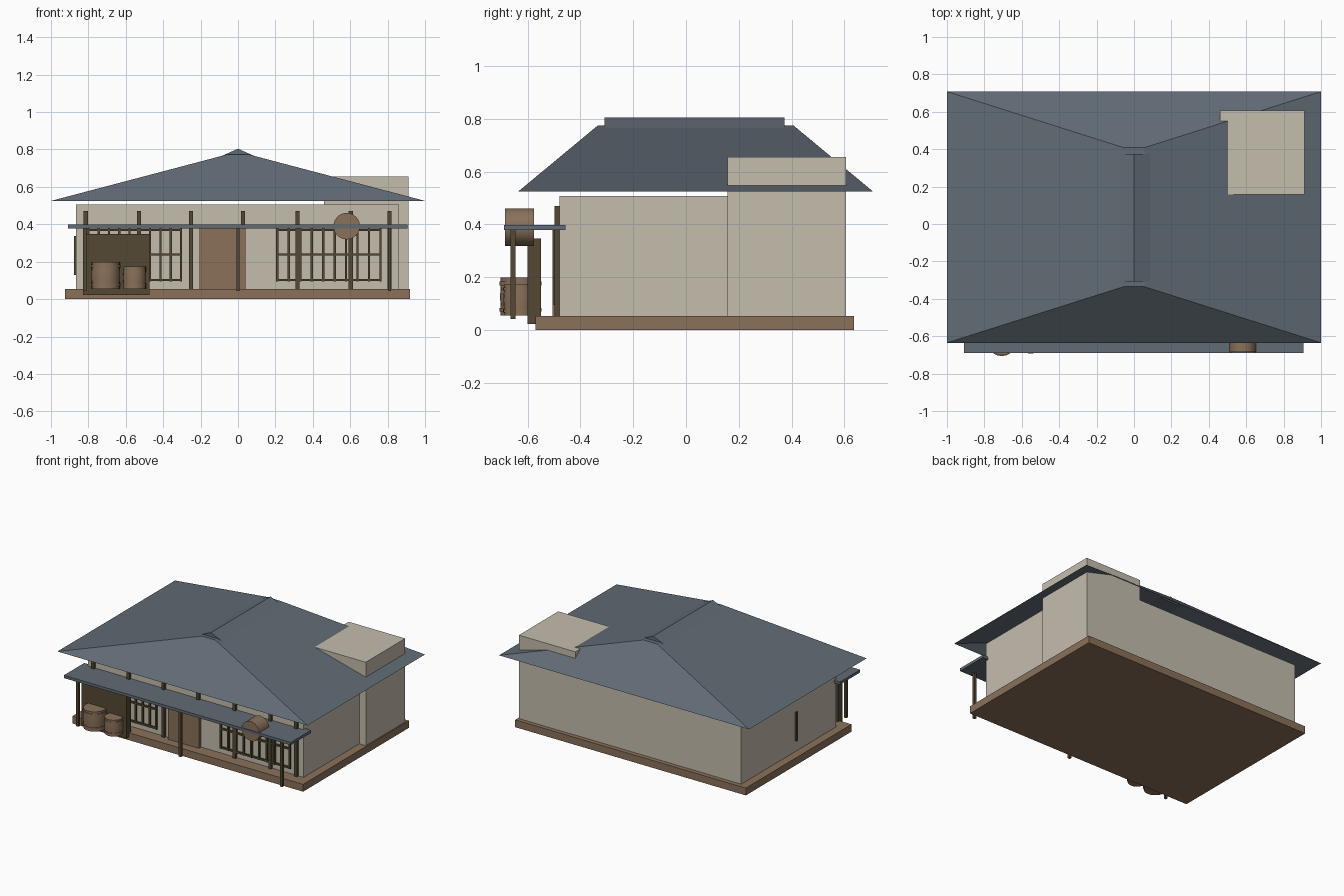
import bpy, bmesh, math
from mathutils import Matrix

cube = bpy.data.objects.get("Cube")
if cube:
    bpy.data.objects.remove(cube, do_unlink=True)


def make_material(name, hex_colour):
    srgb = [int(hex_colour[i:i + 2], 16) / 255 for i in (0, 2, 4)]
    colour = [((c + 0.055) / 1.055) ** 2.4 for c in srgb] + [1]
    mat = bpy.data.materials.new(name)
    mat.use_nodes = True
    mat.diffuse_color = colour
    mat.node_tree.nodes["Principled BSDF"].inputs["Base Color"].default_value = colour
    return mat


PLASTER = make_material("cream plaster", "C5BDAE")
SLATE = make_material("slate blue", "616B75")
WOOD = make_material("warm brown wood", "8A715A")
DARK = make_material("dark wood", "534833")


def finish(name, bm, mat, fix_normals=True):
    if fix_normals:
        bmesh.ops.recalc_face_normals(bm, faces=bm.faces[:])
    mesh = bpy.data.meshes.new(name)
    bm.to_mesh(mesh)
    bm.free()
    mesh.materials.append(mat)
    obj = bpy.data.objects.new(name, mesh)
    bpy.context.collection.objects.link(obj)
    return obj


def add_box(bm, x, y, z):
    """Box between the (low, high) limits on each axis."""
    size = [b - a for a, b in (x, y, z)]
    mid = [(a + b) / 2 for a, b in (x, y, z)]
    bmesh.ops.create_cube(bm, size=1, matrix=Matrix.Translation(mid) @ Matrix.Diagonal(size + [1]))


def box(name, x, y, z, mat):
    bm = bmesh.new()
    add_box(bm, x, y, z)
    return finish(name, bm, mat)


def post(bm, x, y, z, r=0.011):
    add_box(bm, (x - r, x + r), (y - r, y + r), z)


def lathe(name, profile, location, mat, rotation=(0, 0, 0), sides=24):
    """Turn a (radius, height) profile about its local z axis."""
    bm = bmesh.new()
    verts = [bm.verts.new((r, 0, z)) for r, z in profile]
    edges = [bm.edges.new(pair) for pair in zip(verts, verts[1:])]
    bmesh.ops.spin(bm, geom=verts + edges, cent=(0, 0, 0), axis=(0, 0, 1),
                   angle=math.tau, steps=sides, use_duplicate=False)
    bmesh.ops.remove_doubles(bm, verts=bm.verts[:], dist=0.0005)
    obj = finish(name, bm, mat)
    obj.location, obj.rotation_euler = location, rotation
    bpy.ops.object.select_all(action="DESELECT")
    obj.select_set(True)
    bpy.context.view_layer.objects.active = obj
    bpy.ops.object.shade_smooth_by_angle(angle=math.radians(35))
    return obj


# Plinth, main house and the taller side wing that breaks through the roof
box("plinth", (-0.925, 0.92), (-0.57, 0.637), (0, 0.053), WOOD)
box("house_walls", (-0.865, 0.86), (-0.48, 0.605), (0.05, 0.507), PLASTER)
box("side_wing", (0.46, 0.912), (0.157, 0.607), (0.05, 0.656), PLASTER)

# Hipped roof: four open slopes with a flat top
bm = bmesh.new()


def ring(x, y0, y1, z):
    return [bm.verts.new(p) for p in ((-x, y0, z), (x, y0, z), (x, y1, z), (-x, y1, z))]


eaves = ring(1, -0.635, 0.708, 0.525)
crown = ring(0.055, -0.335, 0.408, 0.774)
for i in range(4):
    j = (i + 1) % 4
    bm.faces.new((eaves[i], eaves[j], crown[j], crown[i]))
bm.faces.new(crown)
finish("hipped_roof", bm, SLATE, fix_normals=False)

# Ridge cap: a shallow triangular prism
bm = bmesh.new()
ends = [[bm.verts.new((x, y, z)) for x, z in ((-0.09, 0.764), (0.09, 0.764), (0, 0.804))]
        for y in (-0.308, 0.374)]
bm.faces.new(ends[0])
bm.faces.new(ends[1])
for i in range(3):
    j = (i + 1) % 3
    bm.faces.new((ends[0][i], ends[0][j], ends[1][j], ends[1][i]))
finish("ridge_cap", bm, SLATE)

# Porch awning with its front posts
box("porch_awning", (-0.91, 0.905), (-0.69, -0.457), (0.378, 0.398), SLATE)
bm = bmesh.new()
for x in (-0.82, 0, 0.81):
    post(bm, x, -0.655, (0.042, 0.38), 0.009)
finish("porch_posts", bm, DARK)

# Timber posts against the front wall
bm = bmesh.new()
for x in (-0.814, -0.53, -0.252, 0.026, 0.318, 0.603, 0.81):
    post(bm, x, -0.488, (0.05, 0.47))
finish("wall_posts", bm, DARK)

# Door
box("front_door", (-0.205, 0.04), (-0.505, -0.478), (0.05, 0.39), WOOD)


# Barred windows
def window(name, left, right, bars=10):
    bm = bmesh.new()
    for i in range(bars):
        x = left + (right - left) * i / (bars - 1)
        post(bm, x, -0.496, (0.095, 0.378), 0.006)
    for z in (0.102, 0.238, 0.37):
        add_box(bm, (left, right), (-0.5, -0.488), (z - 0.006, z + 0.006))
    finish(name, bm, DARK)


window("window_left", 0.21, 0.762)
window("window_right", -0.8, -0.305)

# Slim strip on the right side wall
box("side_strip", (-0.876, -0.86), (-0.03, -0.01), (0.13, 0.338), DARK)

# Dark screen behind the barrels
box("porch_screen", (-0.83, -0.472), (-0.6, -0.55), (0.023, 0.347), DARK)


# Upright barrels with raised hoops
def barrel(name, x, y, r, height):
    h, w = height, r * 0.95
    profile = [(0, 0), (w, 0), (w, h * .1), (r, h * .1), (r, h * .2), (w, h * .2), (r * .98, h / 2),
               (w, h * .8), (r, h * .8), (r, h * .9), (w, h * .9), (w, h), (0, h)]
    lathe(name, profile, (x, y, 0.055), WOOD)


barrel("large_barrel", -0.707, -0.627, 0.079, 0.143)
barrel("small_barrel", -0.553, -0.63, 0.063, 0.118)

# Round drum lying across the awning
lathe("awning_drum", [(0, 0), (0.071, 0), (0.071, 0.11), (0, 0.11)],
      (0.581, -0.575, 0.39), WOOD, rotation=(math.pi / 2, 0, 0))
